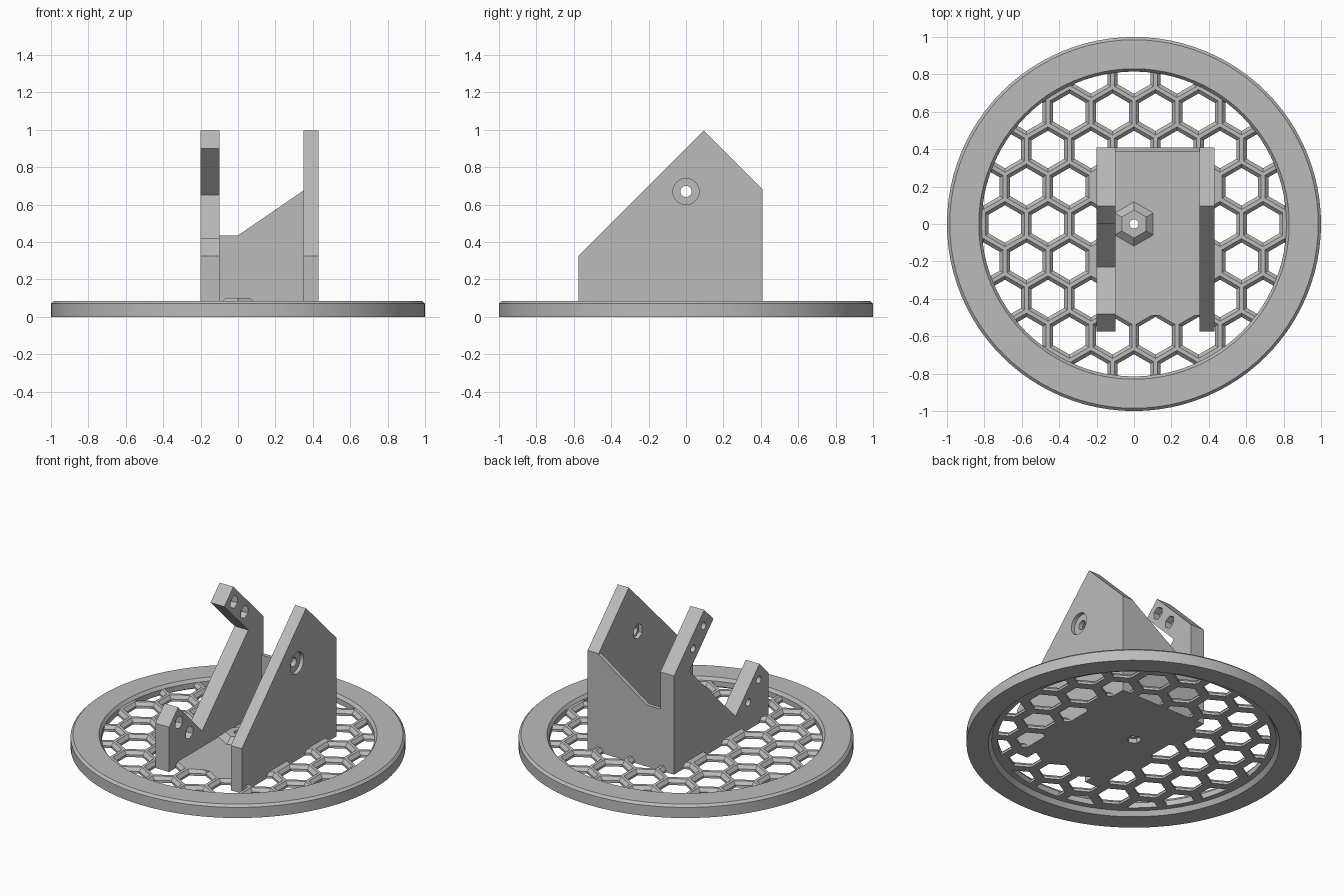
import bpy, bmesh
from math import sin, cos, pi, sqrt, hypot

if "Cube" in bpy.data.objects:
    bpy.data.objects.remove(bpy.data.objects["Cube"])

grey = bpy.data.materials.new("plain grey")
grey.use_nodes = True
grey.diffuse_color = (0.5, 0.5, 0.5, 1)
grey.node_tree.nodes["Principled BSDF"].inputs["Base Color"].default_value = (0.5, 0.5, 0.5, 1)

MESH_BOTTOM, MESH_TOP = 0.03, 0.065
PITCH = 0.23


def finish(name, bm):
    bmesh.ops.recalc_face_normals(bm, faces=bm.faces)
    mesh = bpy.data.meshes.new(name)
    bm.to_mesh(mesh)
    bm.free()
    mesh.materials.append(grey)
    ob = bpy.data.objects.new(name, mesh)
    bpy.context.collection.objects.link(ob)
    return ob


def ngon(n, r, u=0, v=0):
    return [(u + r * cos(pi / 2 + 2 * pi * k / n), v + r * sin(pi / 2 + 2 * pi * k / n))
            for k in range(n)]


def place(axis, u, v, w):
    return {"x": (w, u, v), "y": (u, w, v), "z": (u, v, w)}[axis]


def loft(bm, axis, sections):
    """Join equal outlines, each given with its depth along the axis, into a solid."""
    loops = [[bm.verts.new(place(axis, u, v, w)) for u, v in pts] for pts, w in sections]
    for a, b in zip(loops, loops[1:]):
        for i in range(len(a)):
            j = (i + 1) % len(a)
            bm.faces.new((a[i], a[j], b[j], b[i]))
    bm.faces.new(loops[0])
    bm.faces.new(loops[-1])


def prism(name, axis, pts, lo, hi):
    bm = bmesh.new()
    loft(bm, axis, [(pts, lo), (pts, hi)])
    return finish(name, bm)


def cut(ob, cutter):
    mod = ob.modifiers.new("cut", "BOOLEAN")
    mod.operation, mod.solver, mod.object = "DIFFERENCE", "EXACT", cutter
    bpy.context.view_layer.update()
    done = bpy.data.meshes.new_from_object(ob.evaluated_get(bpy.context.evaluated_depsgraph_get()))
    ob.modifiers.clear()
    ob.data = done


def drill(ob, axis, pts, lo, hi):
    tool = prism("drill", axis, pts, lo, hi)
    cut(ob, tool)
    bpy.data.objects.remove(tool)


def smooth(ob):
    bpy.ops.object.select_all(action="DESELECT")
    ob.select_set(True)
    bpy.context.view_layer.objects.active = ob
    bpy.ops.object.shade_smooth_by_angle(angle=0.4)


# Outer rim, turned from its cross-section
section = [(0.83, 0.085), (0.985, 0.085), (1, 0.07), (1, 0), (0.87, 0),
           (0.85, MESH_BOTTOM), (0.815, MESH_BOTTOM), (0.815, MESH_TOP)]
bm = bmesh.new()
STEPS = 96
rings = [[bm.verts.new((r * cos(2 * pi * k / STEPS), r * sin(2 * pi * k / STEPS), z))
          for r, z in section] for k in range(STEPS)]
for k in range(STEPS):
    a, b = rings[k], rings[(k + 1) % STEPS]
    for i in range(len(section)):
        j = (i + 1) % len(section)
        bm.faces.new((a[i], a[j], b[j], b[i]))
rim = finish("rim", bm)
smooth(rim)

# Honeycomb grille: hexagonal openings that flare at the top
grille = prism("honeycomb_grille", "z", ngon(STEPS, 0.825), MESH_BOTTOM, MESH_TOP)
bm = bmesh.new()
narrow, wide = 0.087 * 2 / sqrt(3), 0.105 * 2 / sqrt(3)
for row in range(-5, 6):
    for col in range(-5, 6):
        x = (col + (row % 2) / 2) * PITCH
        y = row * PITCH * sqrt(3) / 2
        under_bracket = -0.15 < x < 0.4 and -0.5 < y < 0.35
        if hypot(x, y) < 0.93 and not under_bracket:
            loft(bm, "z", [(ngon(6, narrow, x, y), 0), (ngon(6, narrow, x, y), 0.045),
                           (ngon(6, wide, x, y), MESH_TOP), (ngon(6, wide, x, y), 0.1)])
openings = finish("openings", bm)
cut(grille, openings)
bpy.data.objects.remove(openings)

# Solid floor under the bracket, and the hexagonal boss on it
floor = prism("bracket_floor", "z",
              [(-0.2, -0.49), (0.43, -0.49), (0.43, 0.41), (-0.2, 0.41)], MESH_BOTTOM, MESH_TOP)
bm = bmesh.new()
loft(bm, "z", [(ngon(6, 0.118), 0.05), (ngon(6, 0.118), MESH_TOP), (ngon(6, 0.075), 0.1)])
boss = finish("centre_boss", bm)
for part in (grille, floor, boss):
    drill(part, "z", ngon(24, 0.024), -0.1, 0.2)
    drill(part, "z", ngon(6, 0.045), -0.1, 0.06)

# Tall side wall with a counterbored bolt hole and a nut pocket
front_low, peak, back_high = (-0.575, 0.325), (0.095, 0.995), (0.41, 0.68)
base = [(0.41, MESH_BOTTOM), (-0.575, MESH_BOTTOM)]
left_wall = prism("left_wall", "x", [front_low, peak, back_high] + base, 0.35, 0.43)
drill(left_wall, "x", ngon(32, 0.03, 0, 0.67), 0.3, 0.5)
drill(left_wall, "x", ngon(32, 0.07, 0, 0.67), 0.405, 0.5)
drill(left_wall, "x", ngon(6, 0.05, 0, 0.67), 0.3, 0.375)

# Notched side wall: a square notch leaves an arm and a post
notch = [(-0.48, 0.42), (-0.23, 0.17), (0.25, 0.65), (0, 0.9)]
right_wall = prism("right_wall", "x", [front_low] + notch + [peak, back_high] + base, -0.2, -0.1)
for y, z in ((0.0475, 0.9475), (-0.5275, 0.3725)):
    for step in (0.055, 0.163):
        drill(right_wall, "x", ngon(20, 0.024, y + step, z - step), -0.3, 0)
        drill(right_wall, "x", ngon(6, 0.042, y + step, z - step), -0.145, 0)

# Thin back wall joining the two sides
prism("back_wall", "y", [(-0.1, MESH_BOTTOM), (-0.1, 0.435), (0, 0.435), (0.35, 0.675),
                         (0.35, MESH_BOTTOM)], 0.385, 0.41)
